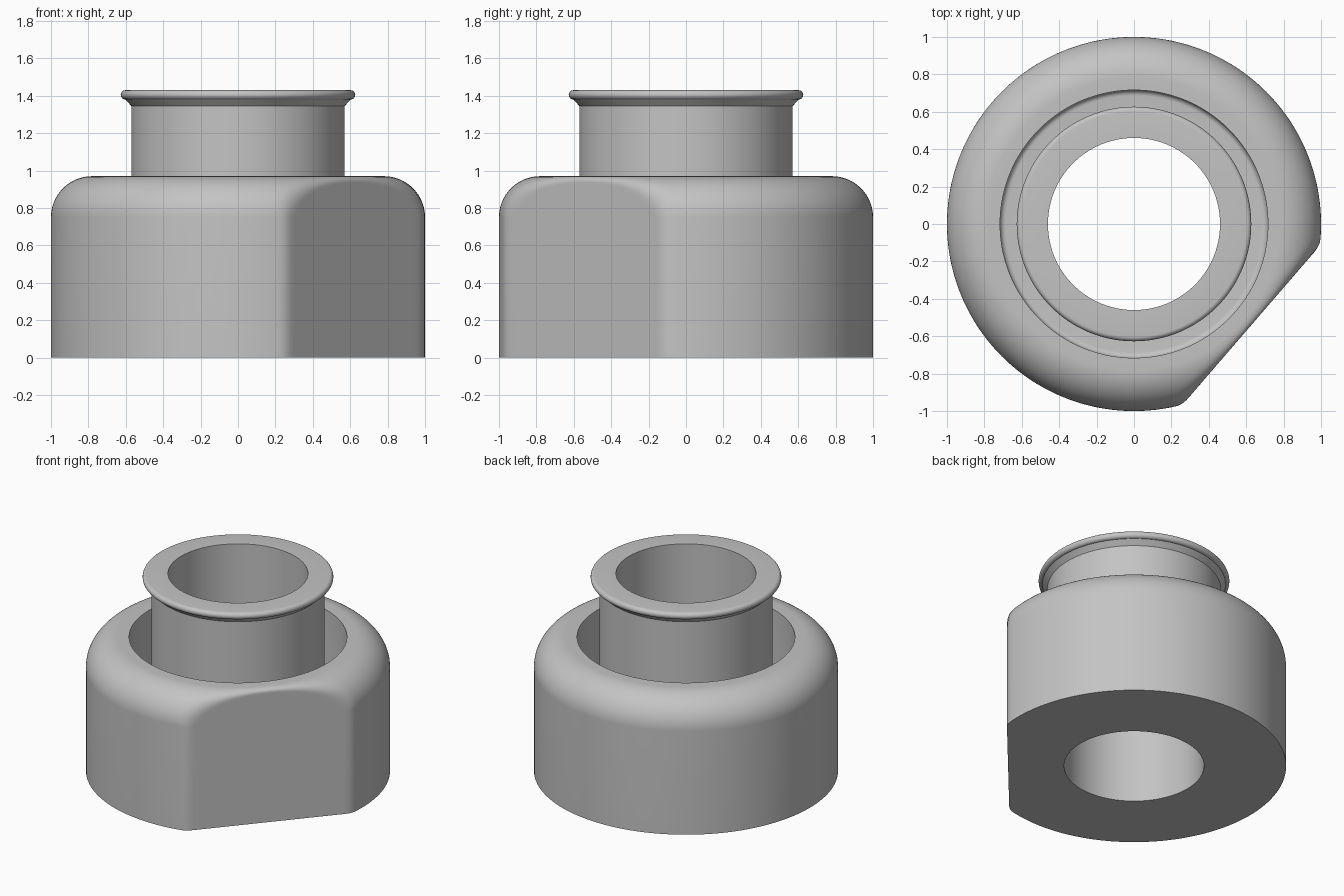
import bpy
import bmesh
from math import sin, cos, pi, radians

cube = bpy.data.objects.get("Cube")
if cube:
    bpy.data.objects.remove(cube, do_unlink=True)

SEGMENTS = 240
BORE = 0.46          # radius of the through hole
NECK = 0.57          # outer radius of the tube
POCKET = 0.716       # outer radius of the ring-shaped pocket
FLOOR = 0.35         # height of the pocket floor
SHOULDER = 0.75      # height where the shoulder rounding starts
ROUND = 0.22         # shoulder radius
FLAT_DIST = 0.828    # distance of the side flat from the axis
FLAT_ANGLE = radians(-40.8)

grey = bpy.data.materials.new("plain grey")
grey.use_nodes = True
colour = (0.55, 0.55, 0.55, 1)
grey.diffuse_color = colour
grey.node_tree.nodes["Principled BSDF"].inputs["Base Color"].default_value = colour


def arc(cx, cz, radius, start, end, steps):
    """Points on an arc in the profile plane, angles in degrees."""
    angles = [radians(start + (end - start) * i / steps) for i in range(steps + 1)]
    return [(cx + radius * cos(a), cz + radius * sin(a)) for a in angles]


def cut_flat(r, z, angle):
    """Pull the outer skin back to the flat, with a softened edge."""
    u = r * cos(angle - FLAT_ANGLE)
    if r <= POCKET or u <= 0:
        return r
    rise = max(0, (z - SHOULDER) / ROUND)
    soft = 0.02 + 0.05 * rise
    blend = max(0, soft - abs(u - FLAT_DIST)) / soft
    target = min(u, FLAT_DIST) - blend * blend * soft / 4
    return r * target / u


def revolve(name, profile, shape=None):
    """Spin a closed (radius, height) profile about the z axis."""
    bm = bmesh.new()
    rings = []
    for i in range(SEGMENTS):
        a = 2 * pi * i / SEGMENTS
        ring = []
        for r, z in profile:
            radius = shape(r, z, a) if shape else r
            ring.append(bm.verts.new((radius * cos(a), radius * sin(a), z)))
        rings.append(ring)
    count = len(profile)
    for i in range(SEGMENTS):
        here, after = rings[i], rings[(i + 1) % SEGMENTS]
        for j in range(count):
            k = (j + 1) % count
            bm.faces.new((here[j], after[j], after[k], here[k]))
    bmesh.ops.recalc_face_normals(bm, faces=bm.faces)
    mesh = bpy.data.meshes.new(name)
    bm.to_mesh(mesh)
    bm.free()
    mesh.materials.append(grey)
    obj = bpy.data.objects.new(name, mesh)
    bpy.context.collection.objects.link(obj)
    bpy.ops.object.select_all(action="DESELECT")
    obj.select_set(True)
    bpy.context.view_layer.objects.active = obj
    bpy.ops.object.shade_smooth_by_angle(angle=radians(28))
    return obj


# Body: rounded shoulder, pocket around the tube, one side flat
fillet = 0.03
body = [(BORE, 0), (1, 0)]
body += arc(1 - ROUND, SHOULDER, ROUND, 0, 90, 28)
body += [(POCKET, SHOULDER + ROUND)]
body += arc(POCKET - fillet, FLOOR + fillet, fillet, 0, -90, 6)
body += [(BORE, FLOOR)]
revolve("body", body, cut_flat)

# Tube: straight neck flaring into a rolled lip
lip = 0.025
neck = [(BORE, FLOOR), (NECK, FLOOR), (NECK, 1.345)]
neck += arc(0.602, 1.405, lip, -90, 90, 12)
neck += [(BORE, 1.43)]
revolve("neck_tube", neck)
